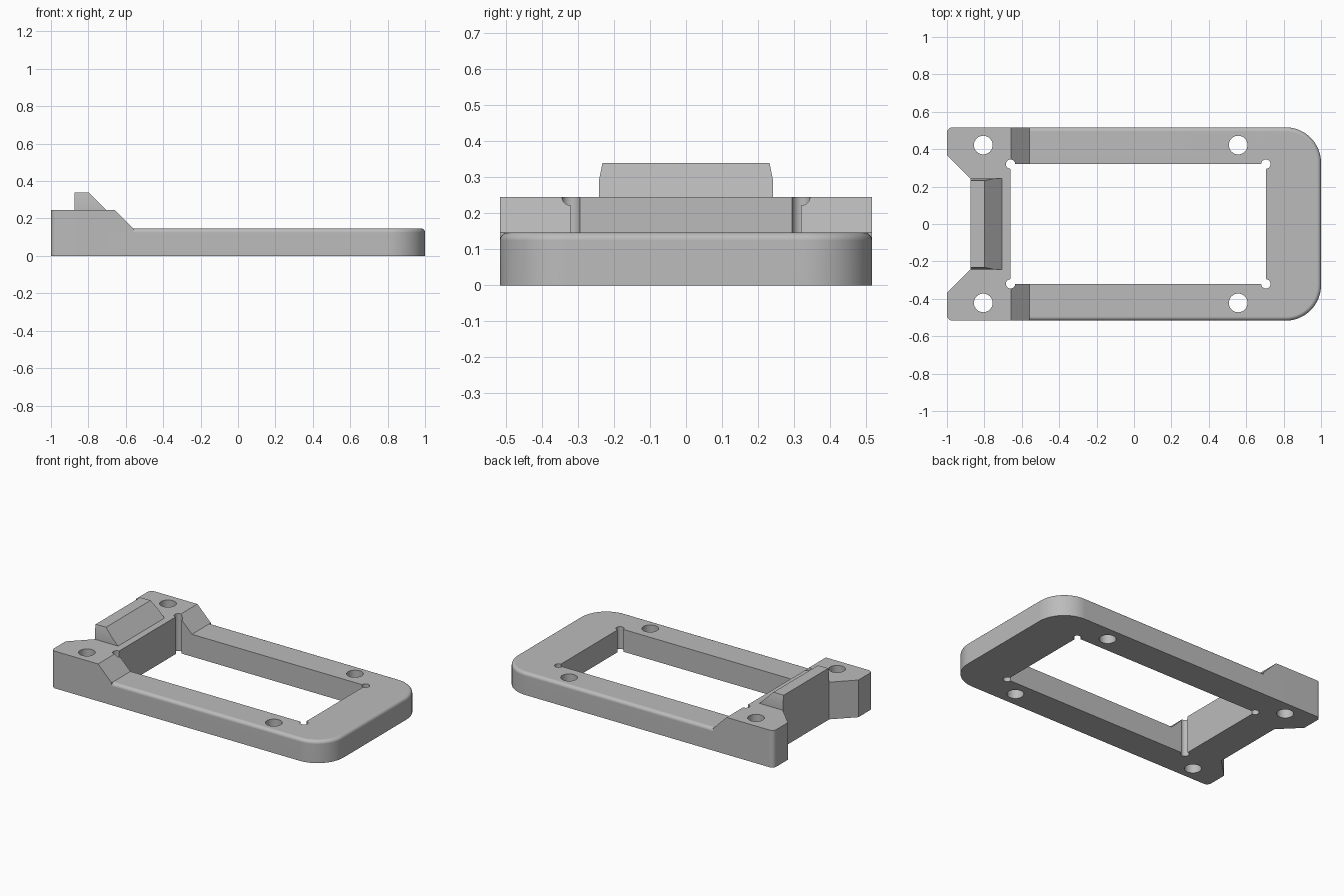
import bpy, bmesh
from math import cos, sin, pi
from mathutils import Vector

cube = bpy.data.objects.get("Cube")
if cube:
    bpy.data.objects.remove(cube)

HALF_W, DECK, BLOCK, RIDGE = 0.517, 0.147, 0.245, 0.34
WIN_L, WIN_R, WIN_Y = -0.66, 0.705, 0.32

grey = bpy.data.materials.new("plain grey")
grey.use_nodes = True
colour = (0.5, 0.5, 0.5, 1)
grey.diffuse_color = colour
grey.node_tree.nodes["Principled BSDF"].inputs["Base Color"].default_value = colour


def arc(cx, cy, r, start, end, n):
    return [(cx + r * cos(start + (end - start) * i / n),
             cy + r * sin(start + (end - start) * i / n)) for i in range(n + 1)]


def prism(outline, z0, z1):
    """Vertical prism from a counter-clockwise outline."""
    bm = bmesh.new()
    base = bm.faces.new([bm.verts.new((x, y, z0)) for x, y in outline])
    top = bmesh.ops.extrude_face_region(bm, geom=[base])["geom"]
    bmesh.ops.translate(bm, vec=(0, 0, z1 - z0),
                        verts=[v for v in top if isinstance(v, bmesh.types.BMVert)])
    bmesh.ops.recalc_face_normals(bm, faces=bm.faces[:])
    return bm


def slice_off(bm, point, normal):
    """Remove everything on the normal's side of a plane and cap the cut."""
    cut = bmesh.ops.bisect_plane(bm, geom=bm.verts[:] + bm.edges[:] + bm.faces[:], dist=1e-5,
                                 plane_co=point, plane_no=normal, clear_outer=True)["geom_cut"]
    bmesh.ops.holes_fill(bm, edges=[e for e in cut if isinstance(e, bmesh.types.BMEdge)])
    bmesh.ops.recalc_face_normals(bm, faces=bm.faces[:])


def make(name, bm):
    mesh = bpy.data.meshes.new(name)
    bm.to_mesh(mesh)
    bm.free()
    mesh.materials.append(grey)
    ob = bpy.data.objects.new(name, mesh)
    bpy.context.collection.objects.link(ob)
    return ob


def combine(target, other, operation):
    mod = target.modifiers.new(operation.lower(), "BOOLEAN")
    mod.operation, mod.solver, mod.object = operation, "EXACT", other
    bpy.context.view_layer.objects.active = target
    bpy.ops.object.modifier_apply(modifier=mod.name)
    bpy.data.objects.remove(other)


# Frame deck with rounded far corners and a softened top rim
R = 0.19
right = arc(1 - R, -HALF_W + R, R, -pi / 2, 0, 16) + arc(1 - R, HALF_W - R, R, 0, pi / 2, 16)
bm = prism([(-0.7, -HALF_W)] + right + [(-0.7, HALF_W)], 0, DECK)
rim = [e for e in bm.edges if all(v.co.z > DECK - 1e-4 for v in e.verts)
       and any(v.co.x > -0.69 for v in e.verts)]
bmesh.ops.bevel(bm, geom=rim, offset=0.022, offset_type="OFFSET", segments=5,
                profile=0.5, affect="EDGES", clamp_overlap=False)
frame = make("frame", bm)

# Raised end block with a flared notch and a sloping inner face
r = 0.03
lower = [(-0.875, -0.242), (-1, -0.367)] + arc(-1 + r, -HALF_W + r, r, pi, 1.5 * pi, 6)
lower.append((-0.56, -HALF_W))
upper = [(x, -y) for x, y in reversed(lower)]
bm = prism(lower + upper, 0, BLOCK)
slice_off(bm, Vector((-0.56, 0, DECK)), Vector((1, 0, 1)))
combine(frame, make("end_block", bm), "UNION")

# Window with relieved corners, and the four screw holes
window = [(WIN_L, -WIN_Y), (WIN_R, -WIN_Y), (WIN_R, WIN_Y), (WIN_L, WIN_Y)]
combine(frame, make("window_cutter", prism(window, -0.1, 0.5)), "DIFFERENCE")
holes = [(x, y, 0.025) for x, y in window]
holes += [(x, s * 0.422, 0.05) for x in (-0.806, 0.557) for s in (-1, 1)]
for x, y, radius in holes:
    circle = arc(x, y, radius, 0, 2 * pi, 32)[:-1]
    combine(frame, make("hole_cutter", prism(circle, -0.1, 0.5)), "DIFFERENCE")

# Wedge ridge with slightly drawn-in ends
ridge_plan = [(-0.875, -0.242), (-0.705, -0.242), (-0.705, 0.242), (-0.875, 0.242)]
bm = prism(ridge_plan, BLOCK - 0.02, RIDGE)
slice_off(bm, Vector((-0.705, 0, BLOCK)), Vector((1, 0, 1)))
for s in (-1, 1):
    slice_off(bm, Vector((0, s * 0.242, 0.29)), Vector((0, s, 0.2)))
combine(frame, make("ridge", bm), "UNION")

# Smooth curved walls while keeping hard edges
bpy.ops.object.select_all(action="DESELECT")
frame.select_set(True)
bpy.context.view_layer.objects.active = frame
bpy.ops.object.shade_smooth_by_angle(angle=0.5)
weighted = frame.modifiers.new("even_normals", "WEIGHTED_NORMAL")
weighted.keep_sharp = True
